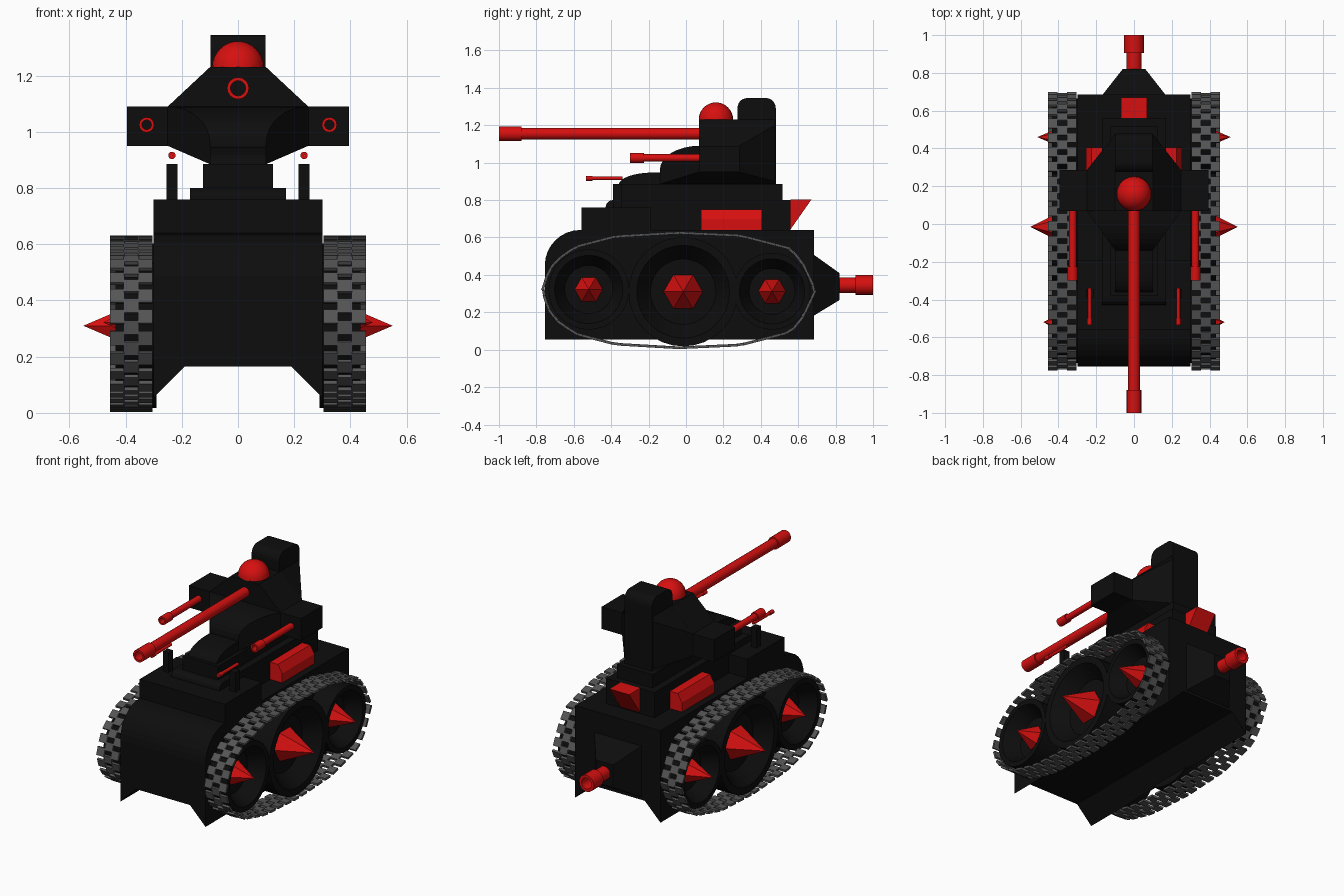
import bpy
import bmesh
from math import sin, cos, pi
from mathutils import Vector, Matrix

old = bpy.data.objects.get("Cube")
if old:
    bpy.data.objects.remove(old, do_unlink=True)


def material(name, rgb):
    m = bpy.data.materials.new(name)
    m.use_nodes = True
    m.diffuse_color = (*rgb, 1)
    m.node_tree.nodes["Principled BSDF"].inputs["Base Color"].default_value = (*rgb, 1)
    return m


BLACK = material("armour black", (0.004, 0.004, 0.004))
RED = material("signal red", (0.68, 0.005, 0.005))
GREY = material("track grey", (0.09, 0.09, 0.09))


def finish(name, bm, mat, smooth=False):
    bmesh.ops.remove_doubles(bm, verts=bm.verts, dist=1e-5)
    bmesh.ops.recalc_face_normals(bm, faces=bm.faces)
    me = bpy.data.meshes.new(name)
    bm.to_mesh(me)
    bm.free()
    me.materials.append(mat)
    ob = bpy.data.objects.new(name, me)
    bpy.context.collection.objects.link(ob)
    if smooth:
        bpy.ops.object.select_all(action='DESELECT')
        ob.select_set(True)
        bpy.context.view_layer.objects.active = ob
        bpy.ops.object.shade_smooth_by_angle()
    return ob


def loft(name, rings, mat, closed=False, smooth=False):
    """Skin a list of equally long rings; cap the ends unless closed."""
    bm = bmesh.new()
    vs = [[bm.verts.new(p) for p in ring] for ring in rings]
    n = len(vs[0])
    for k in range(len(vs) if closed else len(vs) - 1):
        a, b = vs[k], vs[(k + 1) % len(vs)]
        for i in range(n):
            j = (i + 1) % n
            bm.faces.new((a[i], a[j], b[j], b[i]))
    if not closed:
        bm.faces.new(vs[0])
        bm.faces.new(vs[-1])
    return finish(name, bm, mat, smooth)


def side_prism(name, yz, x0, x1, mat, smooth=False):
    return loft(name, [[(x, y, z) for y, z in yz] for x in (x0, x1)], mat, smooth=smooth)


def front_prism(name, xz, y0, y1, mat):
    return loft(name, [[(x, y, z) for x, z in xz] for y in (y0, y1)], mat)


def box(name, x0, x1, y0, y1, z0, z1, mat):
    return side_prism(name, [(y0, z0), (y1, z0), (y1, z1), (y0, z1)], x0, x1, mat)


def lathe(name, profile, axis, loc, seg, mat, smooth=True):
    """Spin (radius, distance) points about the x, y or z axis through loc."""
    rings = []
    for k in range(seg):
        a = 2 * pi * k / seg
        c, s = cos(a), sin(a)
        to3 = {'x': lambda r, t: (t, r * c, r * s),
               'y': lambda r, t: (r * c, t, r * s),
               'z': lambda r, t: (r * c, r * s, t)}[axis]
        rings.append([Vector(to3(r, t)) + Vector(loc) for r, t in profile])
    return loft(name, rings, mat, closed=True, smooth=smooth)


def arc(cy, cz, ry, rz, a0, a1, n=8):
    return [(cy + ry * cos(a0 + (a1 - a0) * i / n), cz + rz * sin(a0 + (a1 - a0) * i / n))
            for i in range(n + 1)]


def both(half):
    return half + [(-x, z) for x, z in reversed(half)]


# Hull with a rounded nose and a raised belly
nose = arc(-0.565, 0.45, 0.19, 0.19, pi, pi / 2)
loft("hull", [[(x, y, z) for y, z in [(0.685, 0.64), (0.685, low), (-0.755, low)] + nose]
              for x, low in ((-0.3, 0.055), (-0.19, 0.165), (0.19, 0.165), (0.3, 0.055))],
     BLACK)

# Stepped superstructure
box("front_deck", -0.3, 0.3, -0.56, -0.19, 0.62, 0.76, BLACK)
side_prism("middle_deck", [(0.56, 0.8), (0.56, 0.62), (-0.43, 0.62)]
           + arc(-0.39, 0.76, 0.04, 0.04, pi, pi / 2, 5), -0.17, 0.17, BLACK)
box("upper_deck", -0.125, 0.125, -0.38, 0.515, 0.78, 0.885, BLACK)
side_prism("deck_dome", [(0.1, 0.945), (0.1, 0.87), (-0.36, 0.87)]
           + arc(-0.18, 0.88, 0.18, 0.067, pi, pi / 2), -0.1, 0.1, BLACK)

# Turret: winged body, curved front, tapering back and rounded tower
front_prism("turret_body", both([(0.1, 0.885), (0.25, 0.95), (0.395, 0.95),
                                 (0.395, 1.09), (0.25, 1.09), (0.1, 1.23)]),
            0.07, 0.285, BLACK)
sections = []
for y, z in arc(0.07, 0.96, 0.21, 0.13, pi, pi / 2):
    t = (y + 0.14) / 0.21
    w = 0.1 + 0.15 * t
    sections.append([(x, y, h) for x, h in
                     both([(0.098, 0.885), (w, 0.885 + 0.065 * t), (w, z), (0.098, z)])])
loft("turret_front", sections, BLACK)
loft("turret_back", [[(x, y, z) for x, z in both([(0.099, 0.885), (w, lo), (w, hi), (0.099, 1.23)])]
                     for y, w, lo, hi in ((0.285, 0.25, 0.95, 1.09), (0.475, 0.1, 0.9, 1.2))],
     BLACK)
side_prism("turret_tower", [(0.275, 0.885), (0.48, 0.885)]
           + arc(0.43, 1.29, 0.05, 0.055, 0, pi / 2, 6)
           + arc(0.325, 1.29, 0.05, 0.055, pi / 2, pi, 6), -0.097, 0.097, BLACK)
lathe("turret_light", [(0, 1.2)] + arc(0, 1.23, 0.092, 0.092, 0, pi / 2), 'z',
      (0, 0.16, 0), 24, RED)


# Hollow guns with thicker muzzles
def gun(name, x, z, tip, step, base, r_tip, r, bore):
    lathe(name, [(r_tip, tip), (r_tip, step), (r, step), (r, base), (bore, base), (bore, tip)],
          'y', (x, 0, z), 16, RED)


gun("main_gun", 0, 1.155, -1, -0.88, 0.071, 0.039, 0.031, 0.027)
gun("exhaust_pipe", 0, 0.345, 1, 0.905, 0.815, 0.053, 0.041, 0.035)

# Rear housing for the exhaust, and the rear wedge light
loft("rear_housing", [[(x, y, z) for x, z in both([(w, lo), (w, hi)])]
                      for y, w, lo, hi in ((0.68, 0.17, 0.18, 0.51), (0.82, 0.06, 0.265, 0.41))],
     BLACK)
side_prism("rear_wedge", [(0.56, 0.645), (0.56, 0.802), (0.67, 0.802)], -0.07, 0.07, RED)

# Track centre line: upper half, then its reflection
upper = [(-0.768, 0.317), (-0.735, 0.42), (-0.69, 0.48), (-0.59, 0.55), (-0.38, 0.605),
         (-0.04, 0.625), (0.29, 0.61), (0.56, 0.54), (0.625, 0.46), (0.692, 0.317)]
path = [Vector((0, y, z)) for y, z in upper]
path += [Vector((0, y, 0.635 - z)) for y, z in reversed(upper[1:-1])]
lengths = [(path[(i + 1) % len(path)] - p).length for i, p in enumerate(path)]
total = sum(lengths)


def along(s):
    s %= total
    for i, d in enumerate(lengths):
        if s <= d:
            return path[i].lerp(path[(i + 1) % len(path)], s / d)
        s -= d
    return path[0]


def track(name, side):
    bm = bmesh.new()
    links = 44
    pitch = total / links
    # Three staggered columns of plates
    for x, width, shift in ((0.33, 0.052, 0), (0.38, 0.054, 0.5), (0.43, 0.052, 0)):
        for i in range(links):
            a = along((i + shift) * pitch)
            b = along((i + shift + 0.66) * pitch)
            t = (b - a).normalized()
            across = Vector((1, 0, 0))
            rot = Matrix((across, t, across.cross(t))).transposed().to_4x4()
            mid = (a + b) / 2 + Vector((side * x, 0, 0))
            size = Matrix.Diagonal((width, (b - a).length, 0.014, 1))
            bmesh.ops.create_cube(bm, size=1, matrix=Matrix.Translation(mid) @ rot @ size)
    finish(name, bm, GREY)


# Parts found on both sides
for side, label in ((1, "left"), (-1, "right")):
    track(label + "_track", side)
    for place, y, z, r, hub, apex in (("front", -0.52, 0.322, 0.215, 0.083, 0.48),
                                      ("middle", -0.015, 0.31, 0.292, 0.112, 0.55),
                                      ("rear", 0.46, 0.312, 0.205, 0.08, 0.512)):
        # Dished wheel with a six-sided spike
        rim = [(0, 0.29), (r, 0.29), (r, 0.435), (0.85 * r, 0.435), (0.6 * r, 0.34), (0, 0.34)]
        lathe(f"{label}_{place}_wheel", [(q, side * t) for q, t in rim], 'x', (0, y, z), 32, BLACK)
        lathe(f"{label}_{place}_spike", [(0, side * 0.325), (hub, side * 0.325), (0, side * apex)],
              'x', (0, y, z), 6, RED, smooth=False)
    gun(label + "_wing_gun", side * 0.325, 1.025, -0.3, -0.225, 0.071, 0.027, 0.02, 0.017)
    gun(label + "_small_gun", side * 0.235, 0.916, -0.535, -0.5, -0.34, 0.013, 0.01, 0.001)
    box(label + "_gun_post", side * 0.215, side * 0.255, -0.39, -0.345, 0.75, 0.885, BLACK)
    front_prism(label + "_side_light", [(side * x, z) for x, z in
                ((0.16, 0.635), (0.255, 0.635), (0.255, 0.7), (0.225, 0.75), (0.16, 0.75))],
                0.08, 0.405, RED)
